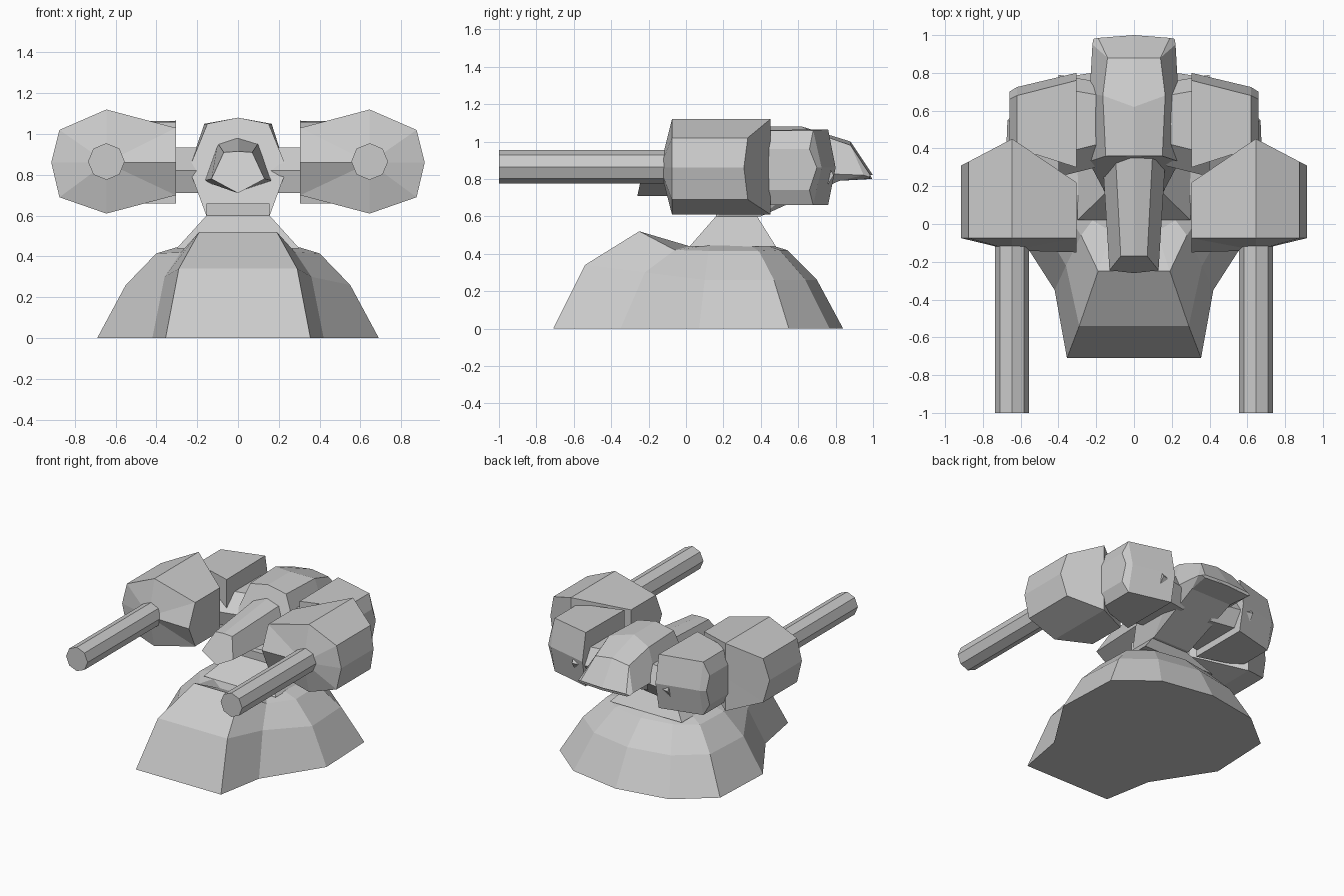
import bpy, bmesh, math
from mathutils import Vector

old = bpy.data.objects.get("Cube")
if old:
    bpy.data.objects.remove(old, do_unlink=True)

grey = bpy.data.materials.new("plain grey")
grey.use_nodes = True
colour = (0.6, 0.6, 0.6, 1)
grey.diffuse_color = colour
grey.node_tree.nodes["Principled BSDF"].inputs["Base Color"].default_value = colour


def finish(bm, name, both=False):
    """Turn a bmesh into a flat shaded part, mirrored across x if asked."""
    bmesh.ops.remove_doubles(bm, verts=bm.verts, dist=0.0005)
    bmesh.ops.recalc_face_normals(bm, faces=bm.faces)
    mesh = bpy.data.meshes.new(name)
    bm.to_mesh(mesh)
    bm.free()
    mesh.materials.append(grey)
    obj = bpy.data.objects.new(name, mesh)
    bpy.context.collection.objects.link(obj)
    if both:
        mod = obj.modifiers.new("Mirror", "MIRROR")
        mod.use_mirror_merge = False
    return obj


def loft(rings, name, both=False):
    """Skin closed rings of equal length and cap both ends."""
    bm = bmesh.new()
    rows = [[bm.verts.new(p) for p in ring] for ring in rings]
    n = len(rows[0])
    for a, b in zip(rows, rows[1:]):
        for i in range(n):
            j = (i + 1) % n
            bm.faces.new((a[i], a[j], b[j], b[i]))
    bm.faces.new(rows[0])
    bm.faces.new(rows[-1])
    return finish(bm, name, both)


def symmetric(half):
    """Complete a half ring whose points run from one side to the other."""
    other = [(-x, y, z) for x, y, z in reversed(half) if x > 0.001]
    return half + other


# Domed base with a sloping block at the front
base_rings = [
    [(.355, -.71, 0), (.42, -.35, 0), (.69, .07, 0), (.67, .55, 0), (.40, .77, 0), (0, .84, 0)],
    [(.29, -.54, .34), (.36, -.22, .3), (.55, .1, .26), (.53, .47, .26), (.32, .64, .26), (0, .70, .26)],
    [(.19, -.25, .52), (.28, -.06, .42), (.40, .12, .415), (.39, .39, .415), (.24, .5, .42), (0, .54, .42)],
    [(.12, -.04, .42), (.22, .02, .44), (.30, .13, .445), (.28, .34, .445), (.17, .42, .45), (0, .44, .45)],
]
loft([symmetric(r) for r in base_rings], "base")

# Neck
loft([[(sx * w, y, z) for sx, y in ((1, a), (1, b), (-1, b), (-1, a))]
      for w, a, b, z in ((.30, .02, .48, .44), (.155, .16, .38, .6), (.155, .16, .38, .66))], "neck")

# Head shell, swept back to a thin tail edge
head_rings = [
    [(0, .36, 1.08), (.15, .36, 1.05), (.24, .33, .83), (.155, .17, .6), (0, .17, .6)],
    [(0, .62, 1.08), (.165, .68, 1.05), (.235, .69, .83), (.155, .4, .6), (0, .4, .6)],
    [(0, .88, 1.0), (.14, .88, .98), (.22, .95, .82), (.17, .82, .79), (0, .82, .79)],
    [(0, 1.0, .82), (.19, .985, .82), (.215, .98, .81), (.19, .98, .8), (0, .995, .8)],
]
loft([[p for p in r] + [(-x, y, z) for x, y, z in reversed(r[1:4])] for r in head_rings], "head")

# Tapered snout with a slanted front face
snout_rings = [
    [(0, -.17, .915), (.07, -.17, .91), (.13, -.245, .78), (0, -.26, .71)],
    [(0, .4, .985), (.1, .4, .955), (.17, .4, .77), (0, .4, .71)],
]
loft([r + [(-x, y, z) for x, y, z in reversed(r[1:3])] for r in snout_rings], "snout")

# Shoulder links between head and pods
loft([[(x, .33 + d, .71), (x, .3 + d, .82), (x, .42 + d, .935), (x, .69 + e, .935),
       (x, .76 + e, .82), (x, .69 + e, .71)]
      for x, d, e in ((.12, .02, -.02), (.4, -.05, .03))], "shoulder_links", True)

# Rear pods, narrowing outwards
loft([[(.305, .3, 1.06), (.305, .76, 1.065), (.305, .80, .86), (.305, .76, .66), (.305, .3, .66)],
      [(.62, .4, 1.06), (.62, .68, 1.06), (.62, .725, .86), (.62, .68, .66), (.62, .4, .66)],
      [(.66, .42, .96), (.66, .66, .96), (.66, .7, .86), (.66, .66, .74), (.66, .42, .74)]],
     "rear_pods", True)

# Front pods: faceted outline, creased nose, gabled rear
outline = [(.305, 1.03), (.645, 1.12), (.875, 1.02), (.915, .86),
           (.875, .69), (.645, .61), (.305, .70), (.305, .86)]


def rear_y(x):
    return .22 + (x - .305) * .68 if x < .65 else .45 - (x - .645) * .52


bm = bmesh.new()
front = [bm.verts.new((x, -.15 if i == 7 else -.075, z)) for i, (x, z) in enumerate(outline)]
back = [bm.verts.new((x, rear_y(x), z)) for x, z in outline]
nose = bm.verts.new((.645, -.14, .86))
spine = bm.verts.new((.645, .45, .86))
for i in range(8):
    j = (i + 1) % 8
    bm.faces.new((front[i], front[j], back[j], back[i]))
    bm.faces.new((front[i], front[j], nose))
    bm.faces.new((back[i], back[j], spine))
finish(bm, "front_pods", True)

# Eight sided barrels
loft([[(.645 + .09 * math.cos(k * math.pi / 4), y, .865 + .09 * math.sin(k * math.pi / 4))
       for k in range(8)] for y in (-1, -.05)], "barrels", True)
